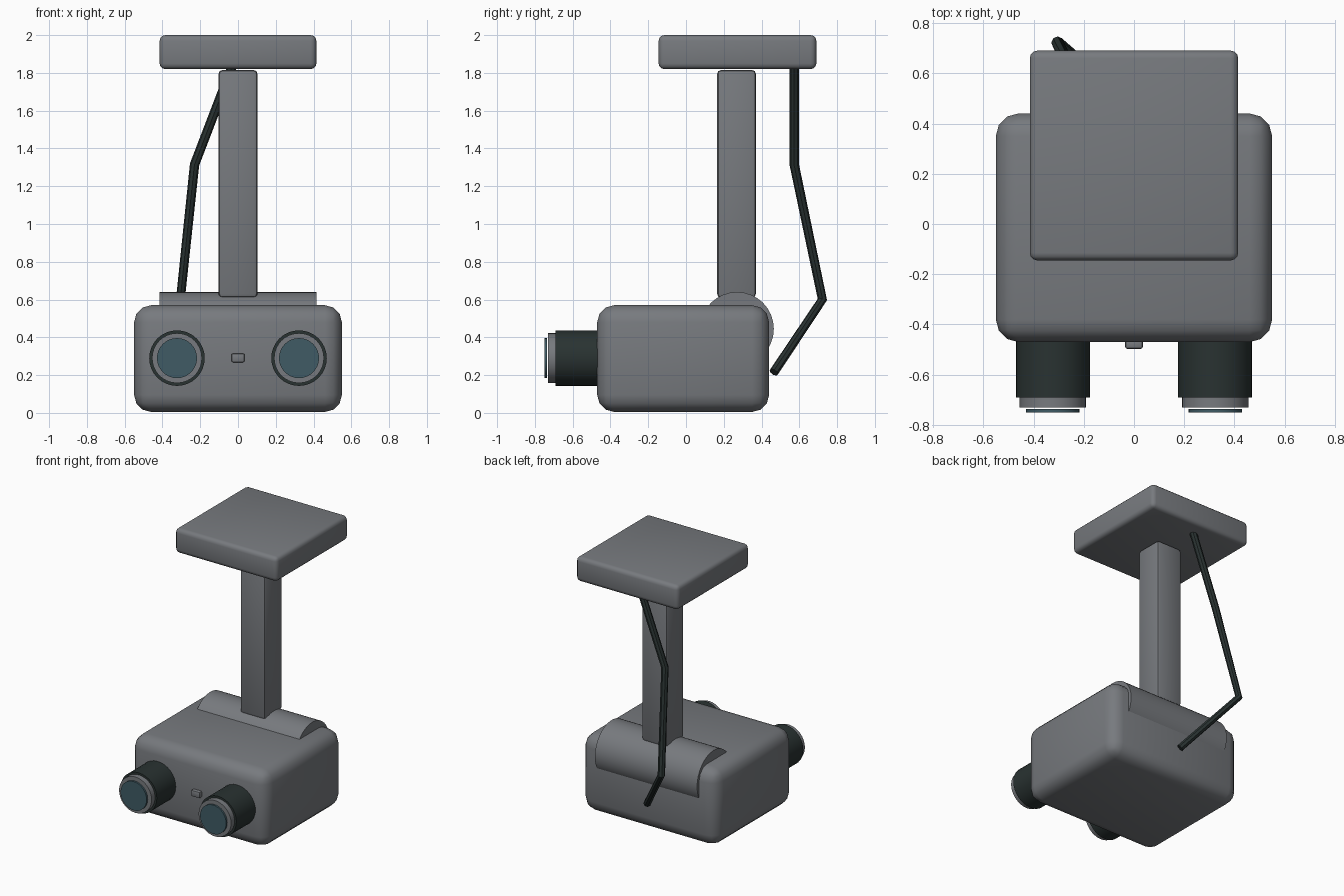
import bpy
import math
from mathutils import Vector

if "Cube" in bpy.data.objects:
    bpy.data.objects.remove(bpy.data.objects["Cube"])


def material(name, rgb):
    m = bpy.data.materials.new(name)
    m.diffuse_color = (*rgb, 1)
    m.use_nodes = True
    m.node_tree.nodes["Principled BSDF"].inputs["Base Color"].default_value = m.diffuse_color
    return m


GREY = material("grey_metal", (0.185, 0.195, 0.21))
DARK = material("dark_rubber", (0.022, 0.032, 0.031))
GLASS = material("blue_glass", (0.05, 0.105, 0.13))


def finish(ob, name, mat):
    ob.name = name
    ob.data.materials.append(mat)
    bpy.ops.object.shade_smooth_by_angle(angle=math.radians(35))
    return ob


def box(name, lo, hi, bevel, segments, mat):
    lo, hi = Vector(lo), Vector(hi)
    bpy.ops.mesh.primitive_cube_add(size=1, location=(lo + hi) / 2)
    ob = bpy.context.object
    ob.scale = hi - lo
    bpy.ops.object.transform_apply(location=False, rotation=False, scale=True)
    mod = ob.modifiers.new("rounded", 'BEVEL')
    mod.width, mod.segments = bevel, segments
    bpy.ops.object.modifier_apply(modifier=mod.name)
    return finish(ob, name, mat)


def rod(name, start, end, radius, mat, sides=32):
    start, end = Vector(start), Vector(end)
    axis = end - start
    bpy.ops.mesh.primitive_cylinder_add(
        vertices=sides, radius=radius, depth=axis.length,
        location=(start + end) / 2,
        rotation=axis.to_track_quat('Z', 'Y').to_euler())
    return finish(bpy.context.object, name, mat)


# Head, hinge, neck and mounting plate
box("head_body", (-0.55, -0.47, 0.005), (0.55, 0.44, 0.57), 0.09, 3, GREY)
rod("neck_hinge", (-0.415, 0.27, 0.445), (0.415, 0.27, 0.445), 0.195, GREY)
box("neck_post", (-0.103, 0.165, 0.61), (0.103, 0.37, 1.815), 0.02, 2, GREY)
box("mounting_plate", (-0.415, -0.145, 1.82), (0.415, 0.69, 2.0), 0.03, 3, GREY)

# Indicator between the lenses
box("front_indicator", (-0.035, -0.497, 0.268), (0.035, -0.46, 0.314), 0.008, 2, GREY)

# Pair of lenses
for side, x in (("left", -0.323), ("right", 0.323)):
    for part, y0, y1, r, mat in (("barrel", -0.45, -0.69, 0.147, DARK),
                                 ("ring", -0.68, -0.73, 0.132, GREY),
                                 ("glass", -0.737, -0.75, 0.106, GLASS)):
        rod(f"{side}_lens_{part}", (x, y0, 0.29), (x, y1, 0.29), r, mat)

# Cable hanging behind the neck, with mitred bends
curve = bpy.data.curves.new("cable", 'CURVE')
curve.dimensions = '3D'
curve.bevel_depth = 0.025
curve.bevel_resolution = 2
curve.use_fill_caps = True
points = [(-0.025, 0.573, 1.85), (-0.23, 0.573, 1.315),
          (-0.305, 0.722, 0.6), (-0.01, 0.465, 0.215)]
spline = curve.splines.new('POLY')
spline.points.add(len(points) - 1)
for p, co in zip(spline.points, points):
    p.co = (*co, 1)
cable = bpy.data.objects.new("cable", curve)
bpy.context.collection.objects.link(cable)
bpy.ops.object.select_all(action='DESELECT')
cable.select_set(True)
bpy.context.view_layer.objects.active = cable
bpy.ops.object.convert(target='MESH')
finish(bpy.context.object, "cable", DARK)
